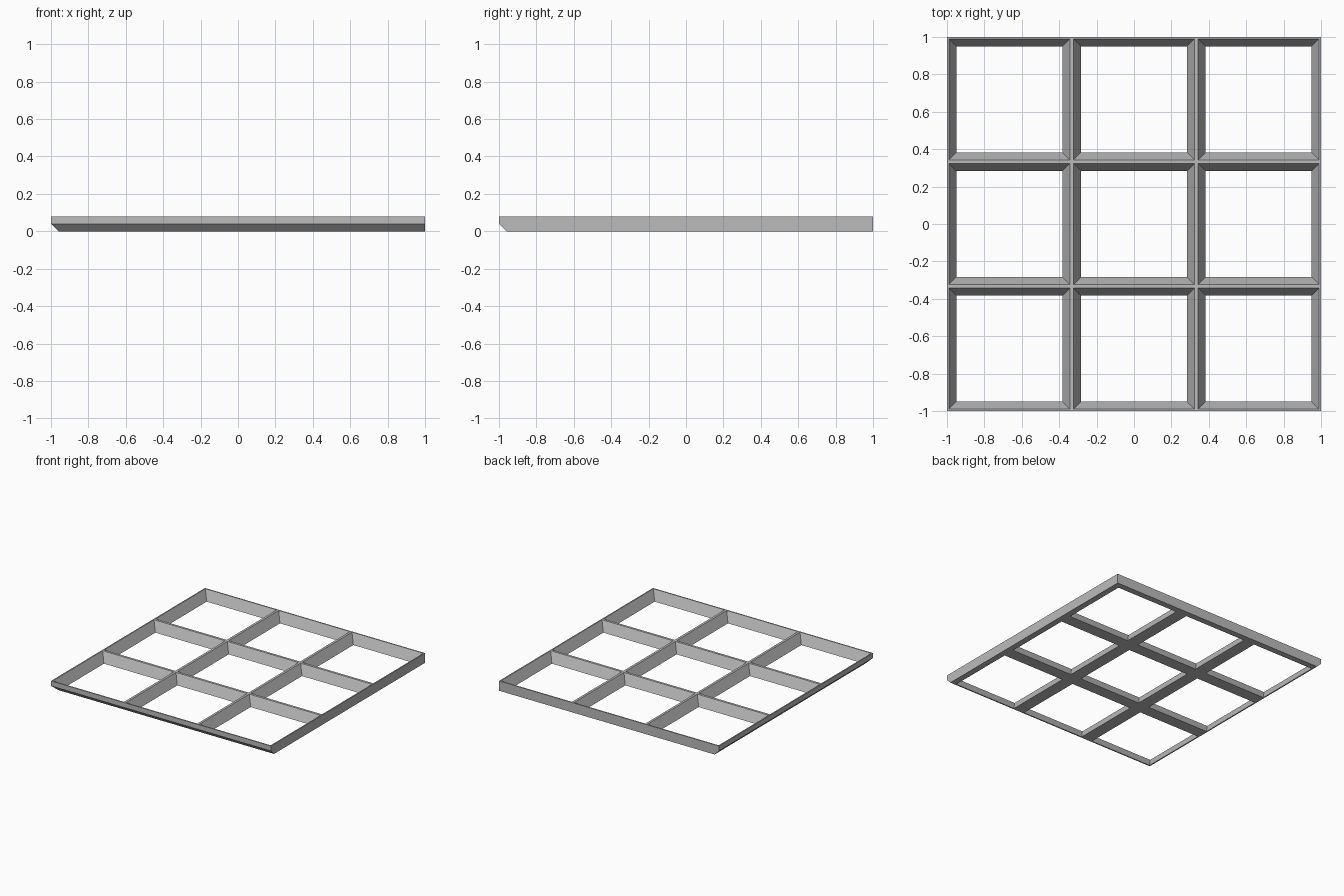
import bpy
import bmesh

cube = bpy.data.objects.get("Cube")
if cube:
    bpy.data.objects.remove(cube, do_unlink=True)

HEIGHT = 0.08
CHAMFER = 0.04
CELLS = 3
PITCH = 2 / CELLS
HOLE = PITCH / 2 - 0.05      # half width of an opening at the bottom
SLOPE = 0.5                  # widening of the opening per unit of height

grey = bpy.data.materials.new("plain grey")
grey.use_nodes = True
colour = (0.5, 0.5, 0.5, 1)
grey.diffuse_color = colour
grey.node_tree.nodes["Principled BSDF"].inputs["Base Color"].default_value = colour


def make_object(name, bm):
    bmesh.ops.recalc_face_normals(bm, faces=bm.faces)
    mesh = bpy.data.meshes.new(name)
    bm.to_mesh(mesh)
    bm.free()
    mesh.materials.append(grey)
    obj = bpy.data.objects.new(name, mesh)
    bpy.context.collection.objects.link(obj)
    return obj


def add_frustum(bm, x, y, z0, z1, half0, half1):
    """Square block whose half width changes from bottom to top."""
    verts = bmesh.ops.create_cube(bm, size=2)["verts"]
    for v in verts:
        top = v.co.z > 0
        half = half1 if top else half0
        v.co = (x + v.co.x * half, y + v.co.y * half, z1 if top else z0)


# Slab, with the lower front and lower right edges chamfered
bm = bmesh.new()
add_frustum(bm, 0, 0, 0, HEIGHT, 1, 1)
edges = [e for e in bm.edges
         if all(v.co.z < 0.01 for v in e.verts)
         and (all(v.co.x < 0 for v in e.verts) or all(v.co.y < 0 for v in e.verts))]
bmesh.ops.bevel(bm, geom=edges, offset=CHAMFER, segments=1, affect='EDGES')
grid_frame = make_object("grid_frame", bm)

# Tapered openings, one per cell
bm = bmesh.new()
low, high = -0.02, HEIGHT + 0.01
for i in range(CELLS):
    for j in range(CELLS):
        add_frustum(bm, (i - 1) * PITCH, (j - 1) * PITCH, low, high,
                    HOLE + SLOPE * low, HOLE + SLOPE * high)
cutter = make_object("opening_cutter", bm)
cutter.hide_render = True

cut = grid_frame.modifiers.new("openings", 'BOOLEAN')
cut.operation = 'DIFFERENCE'
cut.solver = 'EXACT'
cut.object = cutter

# Apply the cut and drop the helper
bpy.context.view_layer.objects.active = grid_frame
grid_frame.select_set(True)
bpy.ops.object.modifier_apply(modifier=cut.name)
bpy.data.objects.remove(cutter, do_unlink=True)
